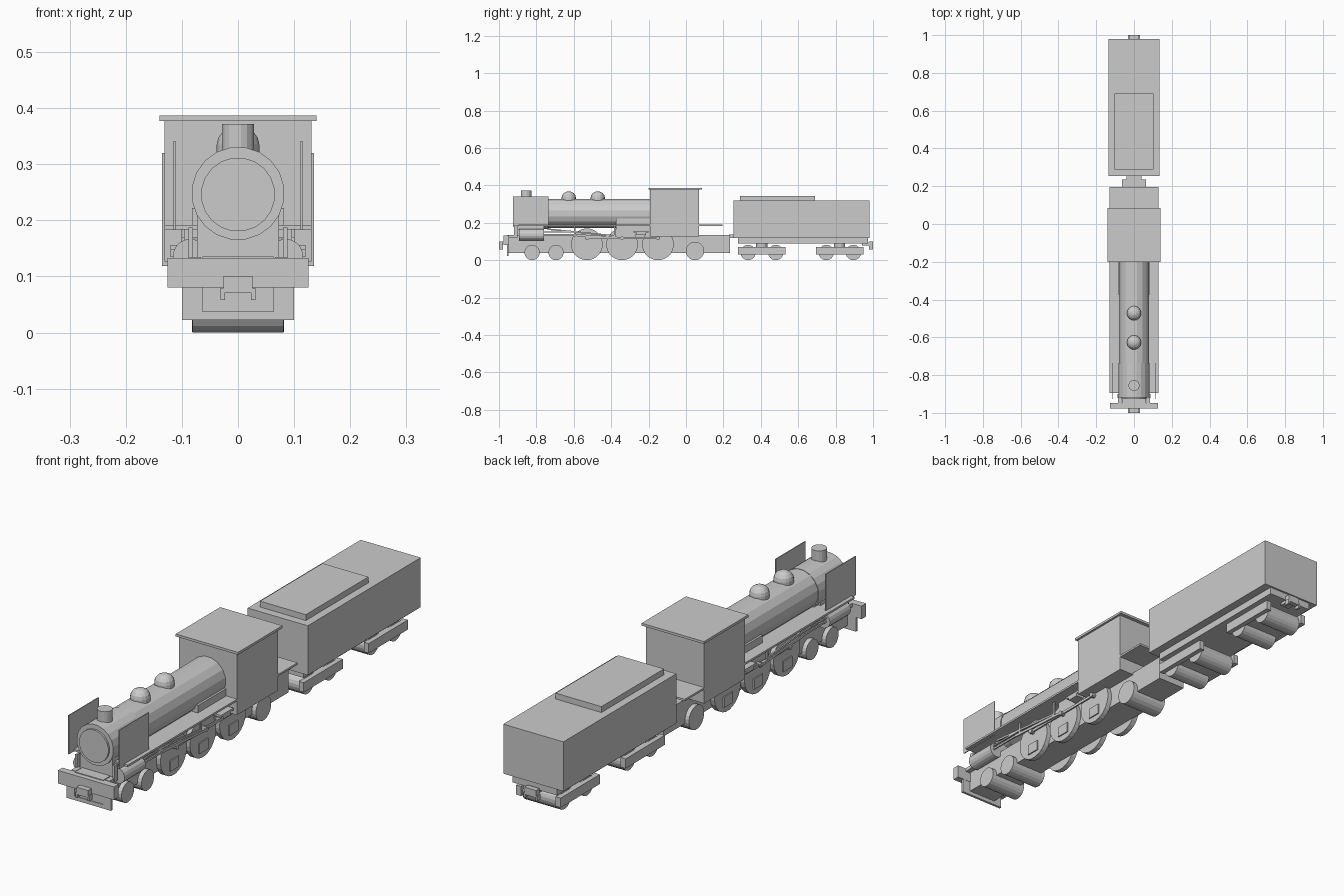
import bpy, bmesh, math
from mathutils import Matrix, Vector

if "Cube" in bpy.data.objects:
    bpy.data.objects.remove(bpy.data.objects["Cube"])


def finish(name, bm):
    bmesh.ops.recalc_face_normals(bm, faces=bm.faces)
    me = bpy.data.meshes.new(name)
    bm.to_mesh(me)
    bm.free()
    ob = bpy.data.objects.new(name, me)
    bpy.context.collection.objects.link(ob)
    return ob


def box(name, x0, x1, y0, y1, z0, z1):
    bm = bmesh.new()
    bmesh.ops.create_cube(bm, size=1)
    for v in bm.verts:
        v.co = Vector(((x0 + x1) / 2 + v.co.x * (x1 - x0),
                       (y0 + y1) / 2 + v.co.y * (y1 - y0),
                       (z0 + z1) / 2 + v.co.z * (z1 - z0)))
    return finish(name, bm)


def mid_box(name, w, y0, y1, z0, z1):
    return box(name, -w, w, y0, y1, z0, z1)


def pair_box(name, x0, x1, *yz):
    box("right_" + name, x0, x1, *yz)
    box("left_" + name, -x1, -x0, *yz)


def cyl(name, a, b, r, n=16):
    a, b = Vector(a), Vector(b)
    d = b - a
    bm = bmesh.new()
    mat = (Matrix.Translation((a + b) / 2) @ d.to_track_quat('Z', 'Y').to_matrix().to_4x4()
           @ Matrix.Rotation(math.pi / n, 4, 'Z'))
    bmesh.ops.create_cone(bm, cap_ends=True, segments=n, radius1=r, radius2=r,
                          depth=d.length, matrix=mat)
    return finish(name, bm)


def bar(name, x0, x1, p, q, h):
    """Flat rod between two (y, z) points, of height h."""
    p, q = Vector(p), Vector(q)
    d = q - p
    ob = box(name, x0, x1, -d.length / 2, d.length / 2, -h / 2, h / 2)
    ob.data.transform(Matrix.Translation((0, (p.x + q.x) / 2, (p.y + q.y) / 2))
                      @ Matrix.Rotation(math.atan2(d.y, d.x), 4, 'X'))


def dome(name, y):
    bm = bmesh.new()
    n = 16
    prof = [(0.038, 0.30), (0.038, 0.335)] + [
        (0.038 * math.cos(t), 0.335 + 0.033 * math.sin(t)) for t in (0.4, 0.8, 1.2)]
    rings = [[bm.verts.new((r * math.cos(2 * math.pi * i / n), y + r * math.sin(2 * math.pi * i / n), z))
              for i in range(n)] for r, z in prof]
    for a, b in zip(rings, rings[1:]):
        for i in range(n):
            bm.faces.new((a[i], a[(i + 1) % n], b[(i + 1) % n], b[i]))
    bm.faces.new(rings[0])
    top = bm.verts.new((0, y, 0.368))
    for i in range(n):
        bm.faces.new((rings[-1][i], rings[-1][(i + 1) % n], top))
    finish(name, bm)


def coupler(name, y, s):
    """Box coupler with two hooks, pointing in direction s along y."""
    ys = sorted((y, y + s * 0.022))
    mid_box(name + "_coupler", 0.026, *ys, 0.071, 0.101)
    pair_box(name + "_hook", 0.023, 0.031, *ys, 0.058, 0.079)


# Main frame, saddle and drawbar
mid_box("main_frame", 0.063, -0.955, 0.235, 0.038, 0.136)
mid_box("smokebox_saddle", 0.073, -0.91, -0.76, 0.13, 0.21)
mid_box("drawbar", 0.04, 0.23, 0.28, 0.118, 0.138)

# Front end: beam, guard and coupler
mid_box("buffer_beam", 0.126, -0.976, -0.947, 0.08, 0.133)
pair_box("guard_leg", 0.063, 0.1, -0.958, -0.948, 0.022, 0.085)
mid_box("guard_bar", 0.1, -0.958, -0.948, 0.022, 0.038)
coupler("front", -0.978, -1)
pair_box("front_step", 0.066, 0.086, -0.947, -0.91, 0.12, 0.135)
pair_box("front_bracket", 0.08, 0.088, -0.92, -0.9, 0.12, 0.187)

# Boiler, smokebox, firebox
cyl("boiler", (0, -0.76, 0.25), (0, -0.18, 0.25), 0.08)
cyl("smokebox", (0, -0.918, 0.248), (0, -0.735, 0.248), 0.083, 20)
cyl("smokebox_door", (0, -0.926, 0.246), (0, -0.91, 0.246), 0.066, 20)
mid_box("firebox", 0.082, -0.375, -0.18, 0.135, 0.222)
cyl("chimney", (0, -0.855, 0.31), (0, -0.855, 0.372), 0.029)
dome("front_dome", -0.627)
dome("rear_dome", -0.472)

# Running board and smoke deflectors
mid_box("running_board", 0.131, -0.895, 0.195, 0.184, 0.192)
pair_box("smoke_deflector", 0.111, 0.115, -0.926, -0.735, 0.183, 0.341)

# Cab
mid_box("cab", 0.131, -0.193, 0.07, 0.127, 0.38)
mid_box("cab_roof", 0.14, -0.2, 0.085, 0.377, 0.387)

# Small full-width wheels
for i, (y, r) in enumerate([(-0.823, 0.041), (-0.695, 0.041), (0.048, 0.049),
                            (0.332, 0.041), (0.48, 0.041), (0.75, 0.041), (0.895, 0.041)]):
    cyl(f"small_wheelset_{i}", (-0.081, y, r), (0.081, y, r), r, 20)

# Driving wheels, valve gear and cylinders on both sides
for side, s in (("right", 1), ("left", -1)):
    for i, y in enumerate((-0.53, -0.342, -0.15)):
        cyl(f"{side}_driving_wheel_{i}", (s * 0.06, y, 0.085), (s * 0.082, y, 0.085), 0.085, 24)
        a, b = sorted((s * 0.08, s * 0.087))
        box(f"{side}_counterweight_{i}", a, b, y - 0.028, y + 0.028, 0.025, 0.068)
        cyl(f"{side}_crank_pin_{i}", (s * 0.08, y, 0.118), (s * 0.1, y, 0.118), 0.01, 10)
    cyl(f"{side}_cylinder", (s * 0.085, -0.893, 0.136), (s * 0.085, -0.758, 0.136), 0.031)
    a, b = sorted((s * 0.088, s * 0.094))
    bar(f"{side}_side_rod", a, b, (-0.54, 0.118), (-0.14, 0.118), 0.011)
    a, b = sorted((s * 0.095, s * 0.101))
    bar(f"{side}_main_rod", a, b, (-0.62, 0.136), (-0.342, 0.118), 0.011)
    bar(f"{side}_piston_rod", a, b, (-0.76, 0.136), (-0.58, 0.136), 0.008)
    bar(f"{side}_valve_rod", a, b, (-0.74, 0.166), (-0.38, 0.13), 0.008)
    bar(f"{side}_slide_bar", a, b, (-0.76, 0.15), (-0.58, 0.15), 0.006)
    for i, y in enumerate((-0.595, -0.38)):
        box(f"{side}_hanger_{i}", a, b, y - 0.004, y + 0.004, 0.128, 0.186)
    a, b = sorted((s * 0.085, s * 0.12))
    box(f"{side}_side_step", a, b, -0.28, -0.2, 0.147, 0.156)
    box(f"{side}_side_step_box", a, b, -0.265, -0.215, 0.135, 0.15)

# Tender
mid_box("tender_body", 0.135, 0.255, 0.98, 0.119, 0.32)
mid_box("tender_hatch", 0.103, 0.288, 0.69, 0.315, 0.344)
mid_box("tender_frame", 0.1, 0.278, 0.972, 0.09, 0.122)
coupler("rear", 0.978, 1)
mid_box("rear_coupler_mount", 0.02, 0.94, 0.98, 0.078, 0.095)
for i, y in enumerate((0.405, 0.822)):
    pair_box(f"bogie_side_{i}", 0.078, 0.1, y - 0.126, y + 0.126, 0.031, 0.07)
    mid_box(f"bogie_bolster_{i}", 0.08, y - 0.03, y + 0.03, 0.035, 0.07)
    cyl(f"bogie_pivot_{i}", (0, y, 0.06), (0, y, 0.095), 0.03)
